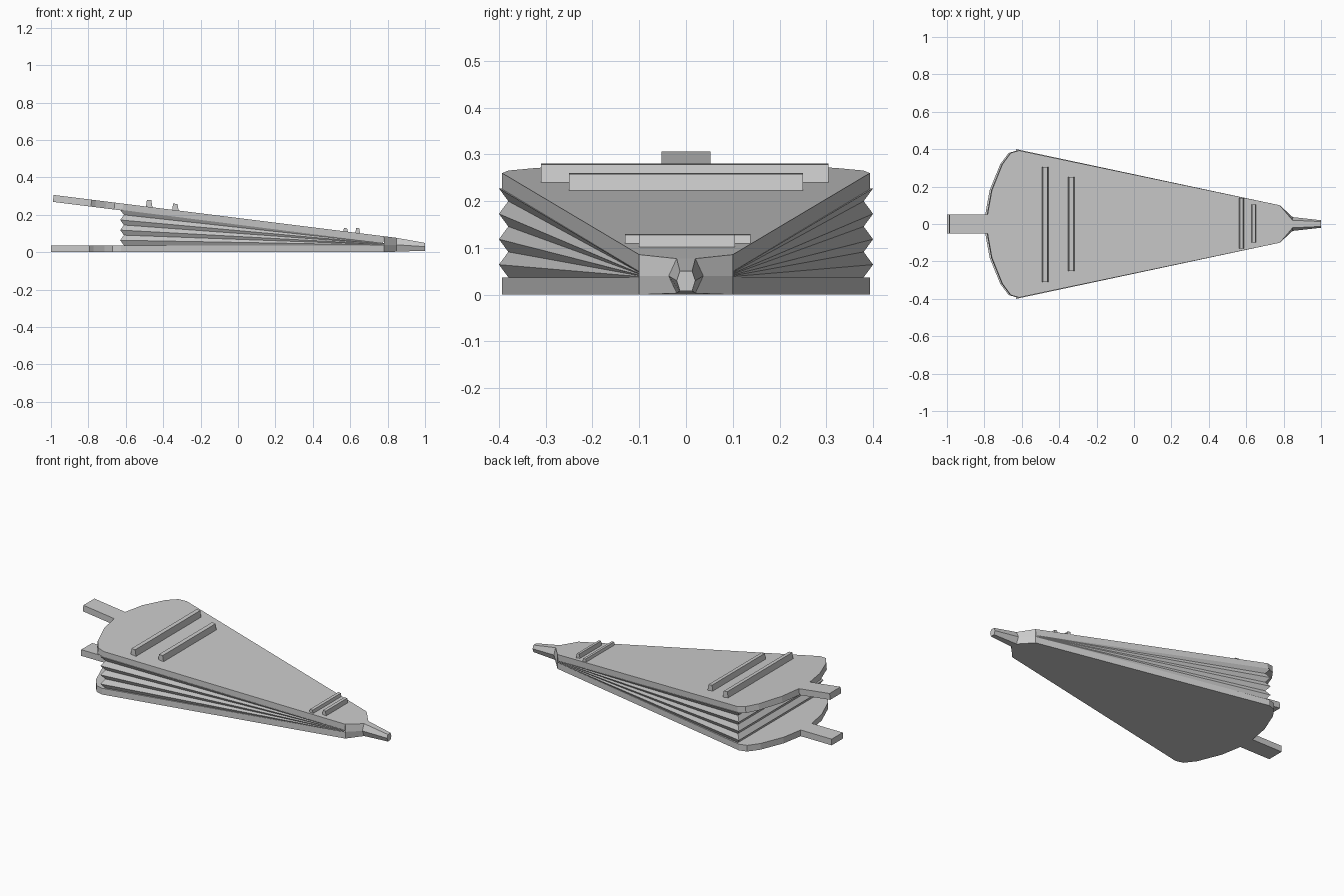
import bpy
import bmesh

cube = bpy.data.objects.get("Cube")
if cube:
    bpy.data.objects.remove(cube, do_unlink=True)

grey = bpy.data.materials.new("plain grey")
grey.use_nodes = True
GREY = (0.6, 0.6, 0.6, 1)
grey.diffuse_color = GREY
grey.node_tree.nodes["Principled BSDF"].inputs["Base Color"].default_value = GREY

THICK = 0.037


def top_z(x):
    """Height of the sloping upper board's top surface."""
    return 0.183 - 0.125 * x


def loft(name, rings):
    """Skin equal-length closed rings and cap both ends."""
    bm = bmesh.new()
    loops = [[bm.verts.new(p) for p in ring] for ring in rings]
    for a, b in zip(loops, loops[1:]):
        for i in range(len(a)):
            j = (i + 1) % len(a)
            bm.faces.new((a[i], a[j], b[j], b[i]))
    bm.faces.new(loops[0])
    bm.faces.new(loops[-1])
    bmesh.ops.recalc_face_normals(bm, faces=bm.faces)
    mesh = bpy.data.meshes.new(name)
    bm.to_mesh(mesh)
    bm.free()
    mesh.materials.append(grey)
    obj = bpy.data.objects.new(name, mesh)
    bpy.context.collection.objects.link(obj)
    return obj


# Boards: paddle outline with a handle, mirrored across y
half = [(-1, 0.052), (-0.795, 0.052), (-0.772, 0.18), (-0.715, 0.32),
        (-0.67, 0.38), (-0.625, 0.393), (0.78, 0.1)]
outline = half + [(x, -y) for x, y in reversed(half)]
loft("lower_board", [[(x, y, z) for x, y in outline] for z in (0, THICK)])


def shift(x):
    """Foreshorten the tilted board toward its nozzle end."""
    return 0.78 + (x - 0.78) * 0.992


loft("upper_board", [[(shift(x) - lean, y, top_z(shift(x)) - drop) for x, y in outline]
                     for drop, lean in ((THICK, 0.004), (0, 0))])

# Pleated bag: zigzag rings at the wide end converging on the nozzle block
PLEATS = 7
rings = []
for i in range(PLEATS + 1):
    t = i / PLEATS
    out = 0.01 if i % 2 else -0.01
    back, front = 0.037 + 0.19 * t, 0.037 + 0.012 * t
    rings.append([(-0.62 - out, 0.39 + out, back), (0.78, 0.1, front),
                  (0.78, -0.1, front), (-0.62 - out, -0.39 - out, back)])
loft("pleated_bag", rings)


# Nozzle: square block narrowing to a six-sided spout
def section(x, wide, narrow, low, mid, high):
    return [(x, narrow, low), (x, wide, mid), (x, narrow, high),
            (x, -narrow, high), (x, -wide, mid), (x, -narrow, low)]


base = section(0.78, 0.1, 0.1, 0, 0.04, top_z(0.78))
neck = section(0.848, 0.037, 0.02, 0.003, 0.04, 0.077)
tip = section(1, 0.02, 0.013, 0.008, 0.03, 0.05)
loft("nozzle_block", [base, neck])
loft("nozzle_spout", [neck, tip])

# Raised ribs across the upper board, tapered toward the top
for name, x, y0, y1, top, w in (("rear_rib_outer", -0.475, -0.31, 0.305, 0.28, 0.018),
                                ("rear_rib_inner", -0.335, -0.25, 0.25, 0.26, 0.018),
                                ("front_rib_outer", 0.575, -0.13, 0.138, 0.13, 0.013),
                                ("front_rib_inner", 0.64, -0.1, 0.105, 0.13, 0.013)):
    profile = [(x - w, top_z(x - w) - 0.003), (x + w, top_z(x + w) - 0.003),
               (x + w * 0.65, top - 0.002), (x - w * 0.65, top)]
    loft(name, [[(px, y, pz) for px, pz in profile] for y in (y0, y1)])
